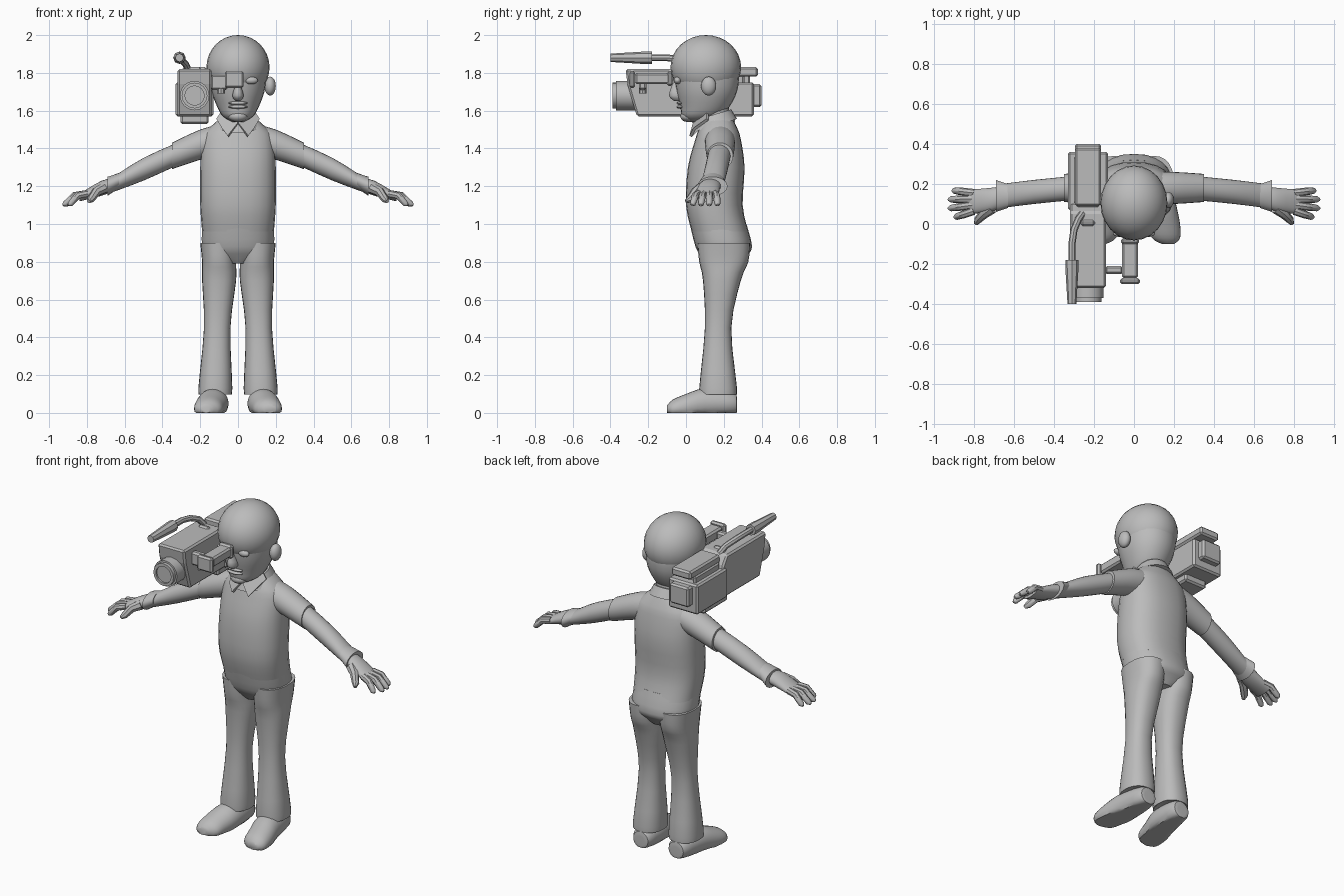
import bpy, bmesh, math
from mathutils import Vector

cube = bpy.data.objects.get("Cube")
if cube:
    bpy.data.objects.remove(cube)

GREY = (0.5, 0.5, 0.5, 1)
grey = bpy.data.materials.new("plain grey")
grey.use_nodes = True
grey.diffuse_color = GREY
grey.node_tree.nodes["Principled BSDF"].inputs["Base Color"].default_value = GREY


def finish(name, bm, smooth=40, mirror=False):
    """Turn a bmesh into a shaded object, optionally mirrored left to right."""
    bmesh.ops.recalc_face_normals(bm, faces=bm.faces)
    mesh = bpy.data.meshes.new(name)
    bm.to_mesh(mesh)
    bm.free()
    mesh.materials.append(grey)
    ob = bpy.data.objects.new(name, mesh)
    bpy.context.collection.objects.link(ob)
    if smooth:
        bpy.ops.object.select_all(action='DESELECT')
        ob.select_set(True)
        bpy.context.view_layer.objects.active = ob
        bpy.ops.object.shade_smooth_by_angle(angle=math.radians(smooth))
    if mirror:
        ob.modifiers.new("mirror", 'MIRROR')
    return ob


def circle(n):
    return [(math.cos(math.tau * k / n), math.sin(math.tau * k / n)) for k in range(n)]


def skin(rings):
    """Join rings of points into a capped tube."""
    bm = bmesh.new()
    loops = [[bm.verts.new(p) for p in ring] for ring in rings]
    for a, b in zip(loops, loops[1:]):
        for i in range(len(a)):
            bm.faces.new((a[i - 1], a[i], b[i], b[i - 1]))
    bm.faces.new(loops[0])
    bm.faces.new(loops[-1])
    return bm


def smooth_rows(rows, steps):
    """Catmull-Rom interpolation between section rows."""
    padded = [rows[0], *rows, rows[-1]]
    out = []
    for section in zip(padded, padded[1:], padded[2:], padded[3:]):
        for s in range(steps):
            t = s / steps
            out.append([b + t * (c - a + t * (2 * a - 5 * b + 4 * c - d + t * (3 * (b - c) + d - a))) / 2
                        for a, b, c, d in zip(*section)])
    return out + [rows[-1]]


def loft(name, axis, rows, n=24, power=2, steps=3, **options):
    """Rows: position along axis, two centre coordinates, two radii; cut flat at the ground."""
    rings = []
    for t, a, b, ra, rb in smooth_rows(rows, steps):
        ring = []
        for c, s in circle(n):
            u = a + ra * math.copysign(abs(c) ** (2 / power), c)
            v = b + rb * math.copysign(abs(s) ** (2 / power), s)
            x, y, z = {'x': (t, u, v), 'y': (u, t, v), 'z': (u, v, t)}[axis]
            ring.append((x, y, max(z, 0)))
        rings.append(ring)
    return finish(name, skin(rings), **options)


def tube(name, path, radii, n=8, **options):
    """Round tube through the path points, one radius for each."""
    pts = [Vector(p) for p in path]
    rings = []
    for i, (p, r) in enumerate(zip(pts, radii)):
        along = pts[min(i + 1, len(pts) - 1)] - pts[max(i - 1, 0)]
        turn = along.to_track_quat('Z', 'Y')
        rings.append([p + turn @ Vector((r * c, r * s, 0)) for c, s in circle(n)])
    return finish(name, skin(rings), **options)


def ball(name, centre, scale, **options):
    bm = bmesh.new()
    bmesh.ops.create_uvsphere(bm, u_segments=24, v_segments=16, radius=1)
    for v in bm.verts:
        v.co = Vector(centre) + v.co * Vector(scale)
    return finish(name, bm, **options)


def prism(name, profile, middle, width):
    """Bevelled y,z profile extruded across x."""
    sides = (middle - width / 2, middle + width / 2)
    ob = finish(name, skin([[(x, y, z) for y, z in profile] for x in sides]), smooth=0)
    bevel = ob.modifiers.new("bevel", 'BEVEL')
    bevel.width, bevel.segments = 0.01, 1


def box(name, middle, width, y, z):
    prism(name, [(y[0], z[0]), (y[1], z[0]), (y[1], z[1]), (y[0], z[1])], middle, width)


# Clothing on the body
loft("shirt", 'z', [(.96, 0, .18, .19, .15), (1.1, 0, .15, .2, .15), (1.3, 0, .16, .2, .15),
                    (1.45, 0, .17, .19, .12), (1.51, 0, .17, .15, .1), (1.57, 0, .17, .08, .07)], power=2.4)
loft("trouser_seat", 'z', [(.79, 0, .2, .06, .09), (.83, 0, .2, .16, .12), (.88, 0, .2, .19, .15),
                           (1, 0, .17, .19, .15)], power=2.3)
loft("trouser_leg", 'z', [(.1, .12, .17, .08, .09), (.13, .12, .17, .09, .1), (.45, .11, .17, .07, .07),
                          (.7, .1, .19, .09, .1), (.8, .1, .2, .09, .13), (.9, .1, .2, .1, .14)],
     power=2.3, mirror=True)
loft("shoe", 'y', [(.27, .12, .04, .03, .03), (.25, .12, .05, .06, .06), (.1, .13, .05, .08, .08),
                   (0, .15, .03, .08, .07), (-.07, .16, .02, .07, .05), (-.1, .17, .02, .03, .02)], mirror=True)

# Arms and hands
loft("upper_sleeve", 'x', [(.08, .18, 1.45, .08, .08), (.2, .18, 1.42, .08, .08), (.35, .18, 1.36, .07, .07)],
     mirror=True)
loft("forearm", 'x', [(.3, .18, 1.38, .06, .06), (.5, .16, 1.29, .06, .06), (.66, .14, 1.21, .06, .04)],
     mirror=True)
loft("cuff", 'x', [(.63, .14, 1.23, .06, .04), (.69, .14, 1.2, .08, .05)], mirror=True)
loft("palm", 'x', [(.65, .14, 1.21, .05, .03), (.72, .12, 1.19, .06, .04), (.84, .11, 1.14, .06, .02)],
     mirror=True)
for i, finger in enumerate(["little", "ring", "middle", "index"]):
    across = i - 1.5
    reach = .93 - .01 * across ** 2 - .01 * (i == 3)
    base = Vector((.8, .11 - .03 * across, 1.16))
    tip = Vector((reach, .1 - .045 * across, 1.1))
    knuckle = base.lerp(tip, .5) + Vector((0, 0, .02))
    tube(finger + "_finger", [base, knuckle, base.lerp(tip, .9), tip], [.02, .02, .016, .007], mirror=True)
tube("thumb", [(.71, .08, 1.19), (.75, .05, 1.17), (.78, .02, 1.13), (.79, 0, 1.12)],
     [.03, .025, .02, .01], mirror=True)

# Head and face
tube("neck", [(0, .16, 1.5), (0, .14, 1.66)], [.08, .08], n=20)
ball("cranium", (0, .105, 1.83), (.167, .187, .17))
loft("face", 'z', [(1.54, 0, .06, .03, .04), (1.57, 0, .08, .08, .1), (1.62, 0, .1, .11, .13),
                   (1.7, 0, .11, .14, .16), (1.78, 0, .11, .15, .17), (1.82, 0, .11, .15, .16)], power=2.1)
loft("nose", 'z', [(1.65, 0, -.04, .01, .02), (1.68, 0, -.05, .03, .04), (1.75, 0, -.05, .01, .02),
                   (1.79, 0, -.05, .02, .02)])
for lip, height in [("upper_lip", 1.64), ("lower_lip", 1.62)]:
    ball(lip, (0, -.03, height), (.05, .02, .01))
ball("chin", (0, .01, 1.57), (.05, .04, .03))
ball("eye", (.07, -.045, 1.76), (.035, .02, .02), mirror=True)
ball("ear", (.17, .12, 1.73), (.03, .04, .05), mirror=True)

# Shirt collar: tilted band and two front points
rings = []
for radius, height in [(.12, 1.52), (.09, 1.58)]:
    rings.append([(radius * c, .15 + radius * s, height + .3 * radius * s) for c, s in circle(24)])
finish("collar_band", skin(rings))
bm = bmesh.new()
outline = [(0, .05, 1.53), (.05, .03, 1.46), (.08, .05, 1.5), (.11, .12, 1.55), (.09, .12, 1.58), (.04, .07, 1.55)]
bm.faces.new([bm.verts.new(p) for p in outline])
leaf = finish("collar_point", bm, smooth=0, mirror=True)
leaf.modifiers.new("thickness", 'SOLIDIFY').thickness = .015

# Shoulder camera housing, all centred on one plane
mid = -.23
prism("camera_front", [(-.32, 1.82), (-.31, 1.74), (-.26, 1.57), (.1, 1.57), (.1, 1.76), (.06, 1.82)], mid, .18)
box("camera_rear", mid, width=.2, y=(.07, .36), z=(1.57, 1.75))
box("camera_battery", mid, width=.13, y=(.35, .4), z=(1.62, 1.74))
box("camera_top_rail", mid, width=.13, y=(.09, .38), z=(1.78, 1.83))
box("rail_support", mid, width=.11, y=(.08, .31), z=(1.74, 1.79))
box("rail_side_strip", mid - .06, width=.02, y=(.1, .34), z=(1.74, 1.79))
box("shoulder_pad", mid, width=.15, y=(.03, .26), z=(1.53, 1.58))
box("top_button", mid, width=.07, y=(-.01, .02), z=(1.81, 1.83))

# Lens with a recessed front
for part, back, front, radius in [("lens_barrel", -.25, -.37, .078), ("lens_rim", -.36, -.39, .068)]:
    inner = radius * .75
    loft(part, 'y', [(t, mid, 1.68, r, r) for t, r in
                     [(back, radius), (front, radius), (front, inner), (front + .01, inner)]], n=16, steps=1)

# Viewfinder and its bracket
finder = -.02
box("viewfinder", finder, width=.08, y=(-.27, -.07), z=(1.74, 1.8))
box("viewfinder_hood", finder, width=.1, y=(-.3, -.27), z=(1.72, 1.81))
box("viewfinder_eyecup", finder, width=.09, y=(-.1, -.07), z=(1.73, 1.81))
box("viewfinder_bracket", -.1, width=.09, y=(-.25, -.21), z=(1.71, 1.79))
tube("bracket_knob", [(-.09, -.23, 1.69), (-.09, -.23, 1.73)], [.02, .02])

# Microphone on a bent arm
tube("microphone_arm", [(-.26, .05, 1.81), (-.28, .02, 1.85), (-.3, -.03, 1.87), (-.31, -.1, 1.88),
                        (-.31, -.2, 1.88)], [.018] * 5)
tube("microphone", [(-.31, -.18, 1.88), (-.31, -.22, 1.88), (-.31, -.4, 1.88)], [.033, .033, .022])
